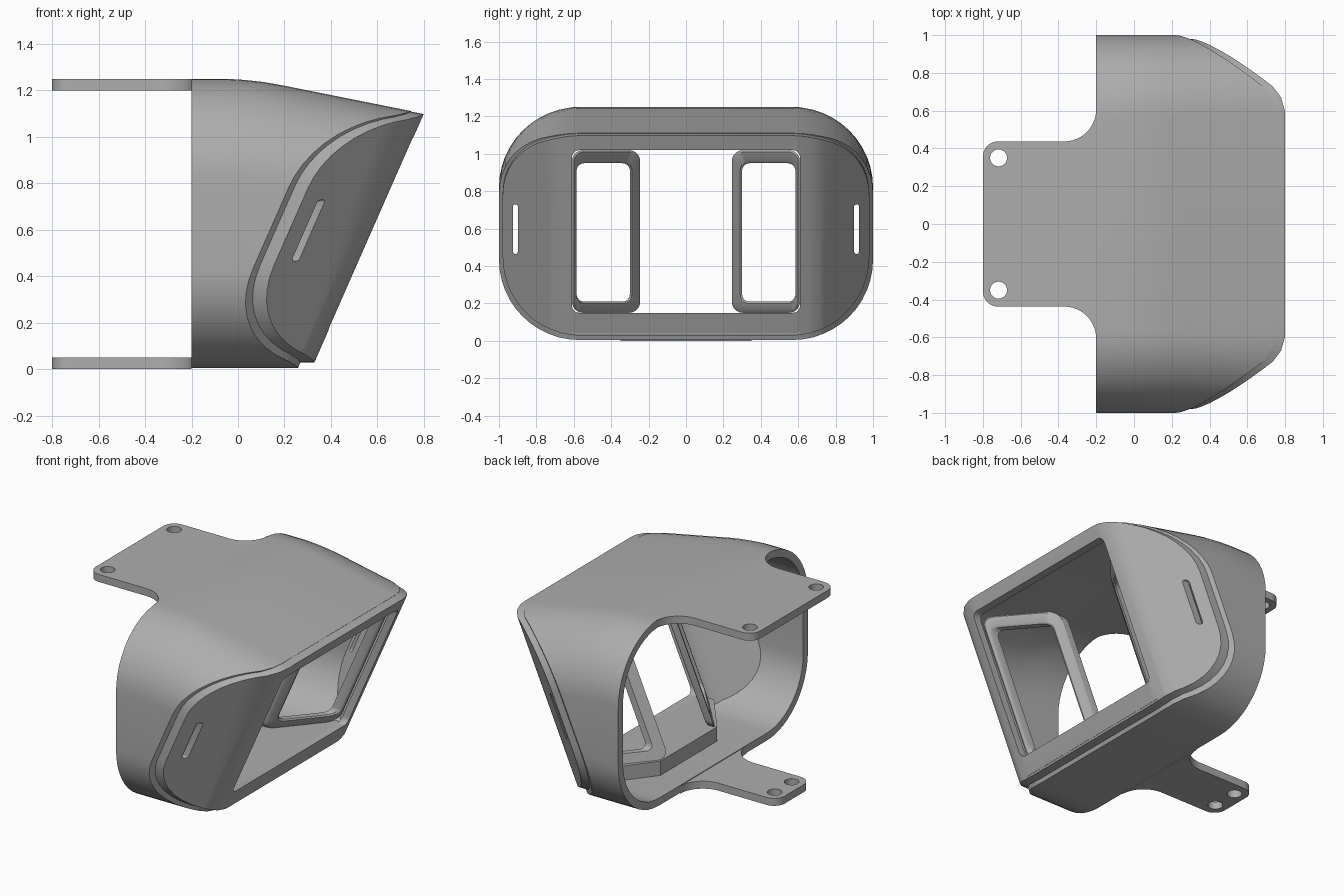
import bpy, bmesh
from math import sin, cos, radians
from mathutils import Vector

cube = bpy.data.objects.get("Cube")
if cube:
    bpy.data.objects.remove(cube, do_unlink=True)

SLANT = 0.44   # x gained per unit of height on the sloping front

grey = bpy.data.materials.new("satin grey")
grey.use_nodes = True
grey.diffuse_color = (0.42, 0.42, 0.42, 1)
grey.node_tree.nodes["Principled BSDF"].inputs["Base Color"].default_value = (0.42, 0.42, 0.42, 1)


def arc(cx, cy, r, start, end, steps=12):
    angles = [radians(start + (end - start) * i / steps) for i in range(steps + 1)]
    return [(cx + r * cos(a), cy + r * sin(a)) for a in angles]


def round_rect(a0, a1, b0, b1, r, steps=12):
    return (arc(a1 - r, b1 - r, r, 0, 90, steps) + arc(a0 + r, b1 - r, r, 90, 180, steps)
            + arc(a0 + r, b0 + r, r, 180, 270, steps) + arc(a1 - r, b0 + r, r, 270, 360, steps))


def finish(bm, name):
    bmesh.ops.recalc_face_normals(bm, faces=bm.faces)
    mesh = bpy.data.meshes.new(name)
    bm.to_mesh(mesh)
    bm.free()
    mesh.materials.append(grey)
    ob = bpy.data.objects.new(name, mesh)
    bpy.context.collection.objects.link(ob)
    return ob


def loft(loops, caps=True, closed=False):
    """Skin a list of equal-length point loops."""
    bm = bmesh.new()
    rows = [[bm.verts.new(p) for p in loop] for loop in loops]
    n = len(rows[0])
    pairs = list(zip(rows, rows[1:])) + ([(rows[-1], rows[0])] if closed else [])
    for a, b in pairs:
        for i in range(n):
            j = (i + 1) % n
            bm.faces.new((a[i], a[j], b[j], b[i]))
    if caps:
        bm.faces.new(rows[0])
        bm.faces.new(rows[-1])
    return bm


def combine(ob, other, operation):
    mod = ob.modifiers.new("combine", 'BOOLEAN')
    mod.operation, mod.object, mod.solver = operation, other, 'EXACT'
    bpy.context.view_layer.update()
    result = bpy.data.meshes.new_from_object(ob.evaluated_get(bpy.context.evaluated_depsgraph_get()))
    ob.modifiers.clear()
    ob.data = result
    bpy.data.objects.remove(other, do_unlink=True)


def smooth(ob):
    bpy.ops.object.select_all(action='DESELECT')
    ob.select_set(True)
    bpy.context.view_layer.objects.active = ob
    bpy.ops.object.shade_smooth_by_angle(angle=radians(30))


def hood_solid(name, half, bottom, drop, radius, back, shift):
    """Rounded tube with a falling roof, trimmed by the sloping front and cheeks."""
    roof = [(back, 1.25), (-0.05, 1.25), (0.03, 1.245), (0.11, 1.236),
            (0.19, 1.222), (0.27, 1.206), (1.0, 1.06)]
    bm = loft([[(x, y, z) for y, z in round_rect(-half, half, bottom, top - drop, radius)]
               for x, top in roof])
    front = [(0.316, 0.0), (0.316, 0.6), (0.30, 0.67), (0.26, 0.73), (-0.06, 0.995)]
    for (u1, y1), (u2, y2) in zip(front, front[1:]):
        for side in (1, -1):
            normal = Vector((y2 - y1, side * (u1 - u2), -SLANT * (y2 - y1)))
            bmesh.ops.bisect_plane(bm, geom=bm.verts[:] + bm.edges[:] + bm.faces[:],
                                   plane_co=(u1 + shift, side * y1, 0), plane_no=normal,
                                   clear_outer=True)
            rim = [e for e in bm.edges if e.is_boundary]
            if rim:
                bmesh.ops.holes_fill(bm, edges=rim, sides=0)
    return finish(bm, name)


def prism_x(name, outline, x0, x1):
    return finish(loft([[(x, y, z) for y, z in outline] for x in (x0, x1)]), name)


def prism_z(name, outline, z0, z1):
    return finish(loft([[(x, y, z) for x, y in outline] for z in (z0, z1)]), name)


# Hood shell: outer sleeve, stepped front cap, then hollowed
hood = hood_solid("hood_shell", 1.0, 0.005, 0.0, 0.43, -0.2, -0.06)
combine(hood, hood_solid("front_cap", 0.98, 0.028, 0.002, 0.42, -0.15, 0.0), 'UNION')
combine(hood, hood_solid("hollow", 0.95, 0.055, 0.05, 0.38, -0.4, -0.053), 'DIFFERENCE')

# Front window and the two cheek slots
combine(hood, prism_x("window", round_rect(-0.61, 0.61, 0.15, 1.02, 0.04, 5), 0.1, 1.2), 'DIFFERENCE')
for side in (1, -1):
    y = side * 0.912
    slot = round_rect(y - 0.013, y + 0.013, 0.465, 0.73, 0.0125, 4)
    combine(hood, prism_x("slot", slot, -0.1, 0.8), 'DIFFERENCE')
smooth(hood)

# Sill behind the lower window edge
sill = prism_z("window_sill", [(0.335, 0.61), (0.22, 0.61), (-0.02, 0.3),
                               (-0.02, -0.3), (0.22, -0.61), (0.335, -0.61)], 0.04, 0.15)
smooth(sill)


# Two angled frames that recede toward the middle of the window
def frame(name, side):
    def place(outline, depth):
        return [(SLANT * z + 0.23 - (0.61 - y) * 0.86 + depth, side * y, z) for y, z in outline]
    outer = round_rect(0.245, 0.61, 0.15, 1.02, 0.06, 6)
    outer_lip = round_rect(0.255, 0.60, 0.16, 1.01, 0.055, 6)
    inner_lip = round_rect(0.29, 0.59, 0.20, 0.96, 0.045, 6)
    inner = round_rect(0.30, 0.585, 0.21, 0.95, 0.04, 6)
    bm = loft([place(outer, -0.03), place(outer, 0.02), place(outer_lip, 0.03),
               place(inner_lip, 0.03), place(inner, 0.02), place(inner, -0.03)],
              caps=False, closed=True)
    smooth(finish(bm, name))


frame("left_frame", 1)
frame("right_frame", -1)


# Mounting tabs with filleted roots and screw holes
def tab(name, half, z0, z1, hole_y):
    fillet, corner = 0.17, 0.08
    edge = (arc(-0.2 - fillet, half + fillet, fillet, 0, -90)
            + arc(-0.8 + corner, half - corner, corner, 90, 180))
    outline = edge + [(x, -y) for x, y in reversed(edge)]
    ob = prism_z(name, outline, z0, z1)
    for side in (1, -1):
        hole = arc(-0.717, side * hole_y, 0.045, 0, 345, 23)
        combine(ob, prism_z("hole", hole, z0 - 0.1, z1 + 0.1), 'DIFFERENCE')
    smooth(ob)


tab("top_tab", 0.437, 1.2, 1.25, 0.35)
tab("bottom_tab", 0.18, 0.0, 0.05, 0.09)
